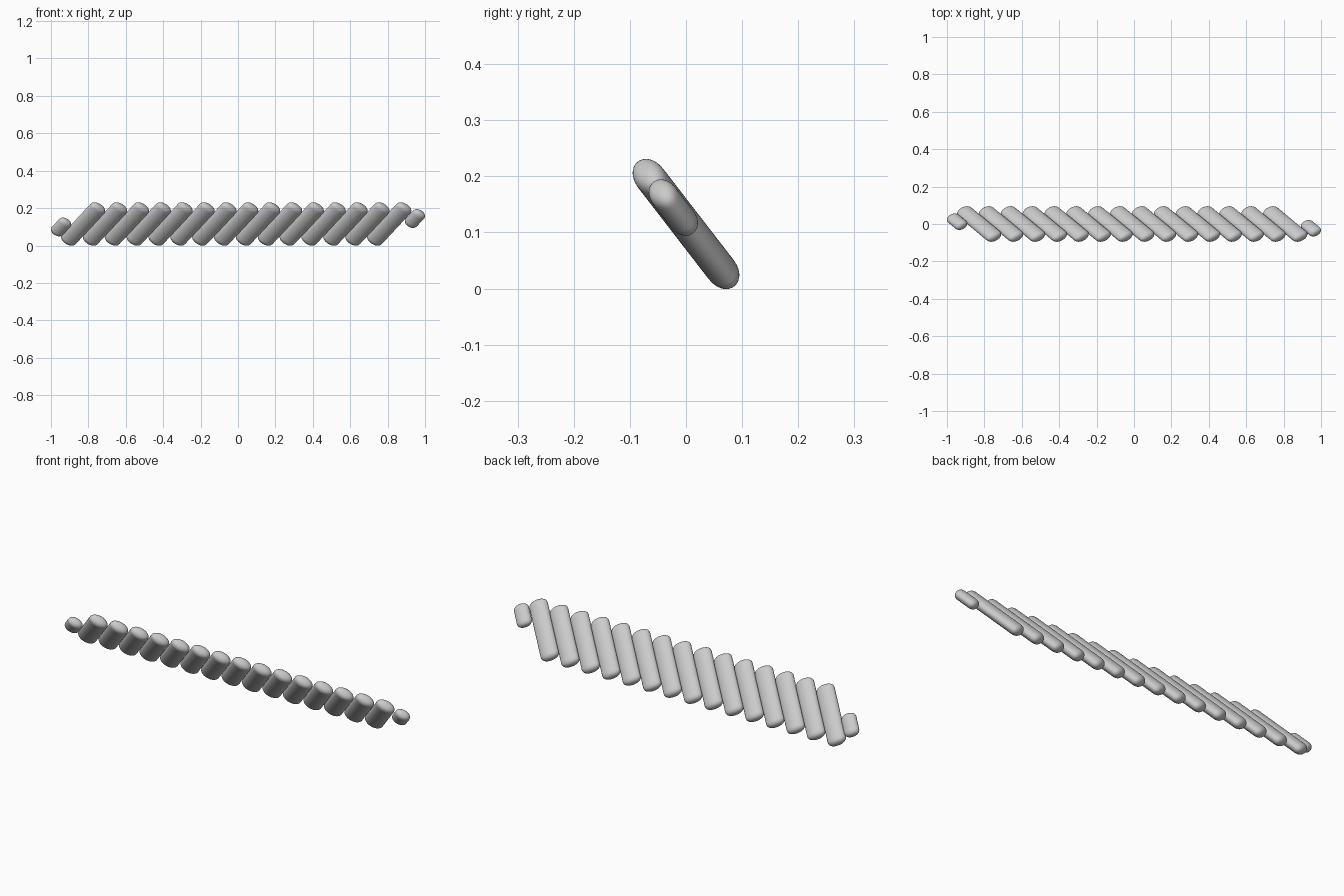
import bpy, bmesh
from math import sin, cos, pi
from mathutils import Vector

if "Cube" in bpy.data.objects:
    bpy.data.objects.remove(bpy.data.objects["Cube"])

# Tilted plane shared by all strands: long axis X, slope direction D, normal N
X = Vector((1, 0, 0))
D = Vector((0, -0.61, 0.79)).normalized()
N = Vector((0, 0.79, 0.61)).normalized()
U = (X * 0.593 + D * 0.805).normalized()   # strand axis
W = N.cross(U).normalized()                # strand width direction
MID = Vector((0, 0, 0.115))


def strand(name, x, s, core, cap, width, thick, sides=32, steps=9):
    """Flattened capsule lying obliquely in the tilted plane."""
    power = 2 / 2.4
    half = [(core + cap * cos(i * pi / 2 / steps) ** power,
             sin(i * pi / 2 / steps) ** power) for i in range(1, steps + 1)]
    profile = half + [(-t, r) for t, r in reversed(half)]
    centre = MID + X * x + D * s
    bm = bmesh.new()
    rings = []
    for t, r in profile:
        rings.append([bm.verts.new(centre + U * t
                                   + W * (width * r * cos(2 * pi * k / sides))
                                   + N * (thick * r * sin(2 * pi * k / sides)))
                      for k in range(sides)])
    for a, b in zip(rings, rings[1:]):
        for k in range(sides):
            j = (k + 1) % sides
            bm.faces.new((a[k], a[j], b[j], b[k]))
    # Rounded tips
    for ring, end in ((rings[0], 1), (rings[-1], -1)):
        tip = bm.verts.new(centre + U * (end * (core + cap)))
        for k in range(sides):
            bm.faces.new((tip, ring[k], ring[(k + 1) % sides]))
    bmesh.ops.recalc_face_normals(bm, faces=bm.faces)
    for f in bm.faces:
        f.smooth = True
    mesh = bpy.data.meshes.new(name)
    bm.to_mesh(mesh)
    bm.free()
    obj = bpy.data.objects.new(name, mesh)
    bpy.context.collection.objects.link(obj)


# Row of rope strands
for i in range(15):
    strand(f"rope_strand_{i + 1}", -0.828 + i * 0.1169, 0, 0.126, 0.03, 0.047, 0.028)

# Small end strands
strand("left_end_strand", -0.946, -0.02, 0.030, 0.028, 0.038, 0.025)
strand("right_end_strand", 0.946, 0.037, 0.030, 0.028, 0.038, 0.025)
